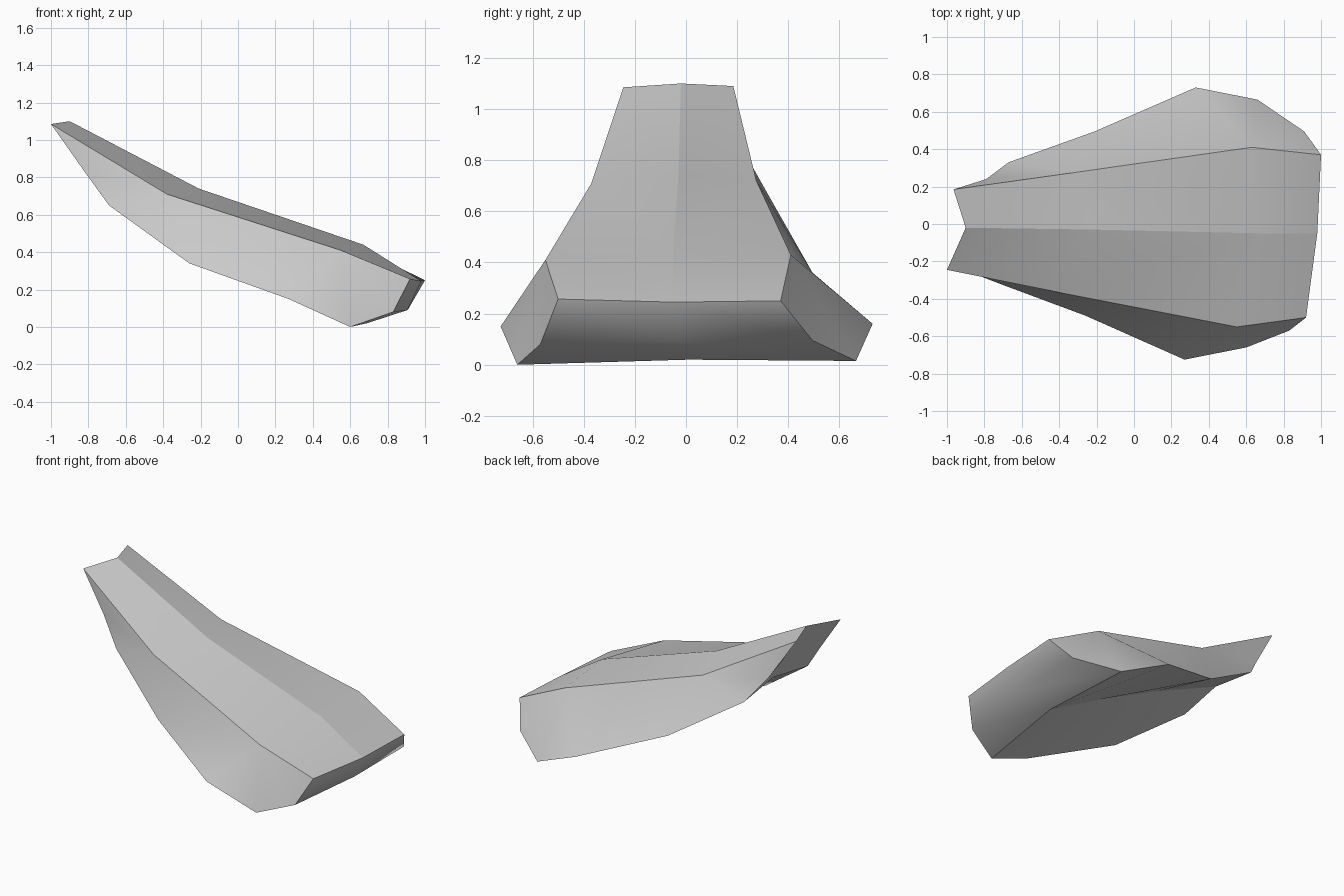
import bpy
import bmesh
import math
from mathutils import Vector

default_cube = bpy.data.objects.get("Cube")
if default_cube:
    bpy.data.objects.remove(default_cube, do_unlink=True)

grey = bpy.data.materials.new("plain grey")
grey.use_nodes = True
colour = (.6, .6, .6, 1)
grey.diffuse_color = colour
grey.node_tree.nodes["Principled BSDF"].inputs["Base Color"].default_value = colour


def make_panel(name, polygons, outward):
    """Build a smooth sheet from polygons of points, facing the outward direction."""
    bm = bmesh.new()
    shared = {}
    for polygon in polygons:
        corners = []
        for point in polygon:
            if point not in shared:
                shared[point] = bm.verts.new(point)
            corners.append(shared[point])
        bm.faces.new(corners)
    bm.normal_update()
    total = sum((face.normal for face in bm.faces), Vector())
    if total.dot(Vector(outward)) < 0:
        bmesh.ops.reverse_faces(bm, faces=bm.faces[:])
    mesh = bpy.data.meshes.new(name)
    bm.to_mesh(mesh)
    bm.free()
    mesh.materials.append(grey)
    panel = bpy.data.objects.new(name, mesh)
    bpy.context.collection.objects.link(panel)
    bpy.ops.object.select_all(action="DESELECT")
    panel.select_set(True)
    bpy.context.view_layer.objects.active = panel
    bpy.ops.object.shade_smooth_by_angle(angle=math.radians(60))


def bridge(*rows):
    """Quads between neighbouring rows of equal length."""
    return [(a[i], a[i + 1], b[i + 1], b[i])
            for a, b in zip(rows, rows[1:]) for i in range(len(a) - 1)]


def side_faces(top, rim):
    """Triangles of a side flap, fanned from its two upper corners."""
    tip, upper, shoulder, nose = top
    high = [tip] + rim[:3]
    low = rim[2:] + [nose]
    return ([(upper, a, b) for a, b in zip(high, high[1:])]
            + [(upper, rim[2], shoulder)]
            + [(shoulder, a, b) for a, b in zip(low, low[1:])])


# Upper lines, from the high tip to the nose
ridge = [(-.9, -.02, 1.1), (-.21, -.03, .74), (.67, -.05, .44), (.98, -.05, .245)]
front_top = [(-1, -.245, 1.085), (-.38, -.37, .71), (.55, -.55, .41), (.92, -.5, .257)]
back_top = [(-.965, .185, 1.09), (-.32, .275, .72), (.63, .41, .43), (1, .37, .25)]

# Lower lines, running the same way
front_rim = [(-.82, -.28, .83), (-.69, -.33, .65), (-.26, -.49, .34),
             (.27, -.725, .15), (.6, -.66, 0), (.83, -.57, .08)]
keel = [(-.76, -.01, .87), (-.66, 0, .69), (-.18, 0, .48),
        (.28, 0, .25), (.69, .01, .02), (.905, -.03, .09)]
back_rim = [(-.79, .24, .81), (-.67, .33, .65), (-.21, .495, .36),
            (.33, .73, .16), (.66, .665, .015), (.91, .495, .095)]

# Each half: top, flap and hollowed underside, meeting at hard edges
for side, facing, top, rim in (("front", -1, front_top, front_rim),
                               ("back", 1, back_top, back_rim)):
    make_panel(side + "_top", bridge(top, ridge), (0, 0, 1))
    make_panel(side + "_flap", side_faces(top, rim), (0, facing, 0))
    make_panel(side + "_underside", bridge(rim[1:5], keel[1:5]), (0, 0, -1))


def across(*lines_and_index):
    """One row of points from front to back."""
    lines, index = lines_and_index[:-1], lines_and_index[-1]
    return [line[index] for line in lines]


# Rounded nose and recessed tip, closing the two ends
upper_lines = (front_top, ridge, back_top)
lower_lines = (front_rim, keel, back_rim)
make_panel("nose_end", bridge(across(*upper_lines, 3), across(*lower_lines, 5),
                              across(*lower_lines, 4)), (1, 0, -.5))
make_panel("tip_end", bridge(across(*upper_lines, 0), across(*lower_lines, 0),
                             across(*lower_lines, 1)), (-1, 0, -.5))
